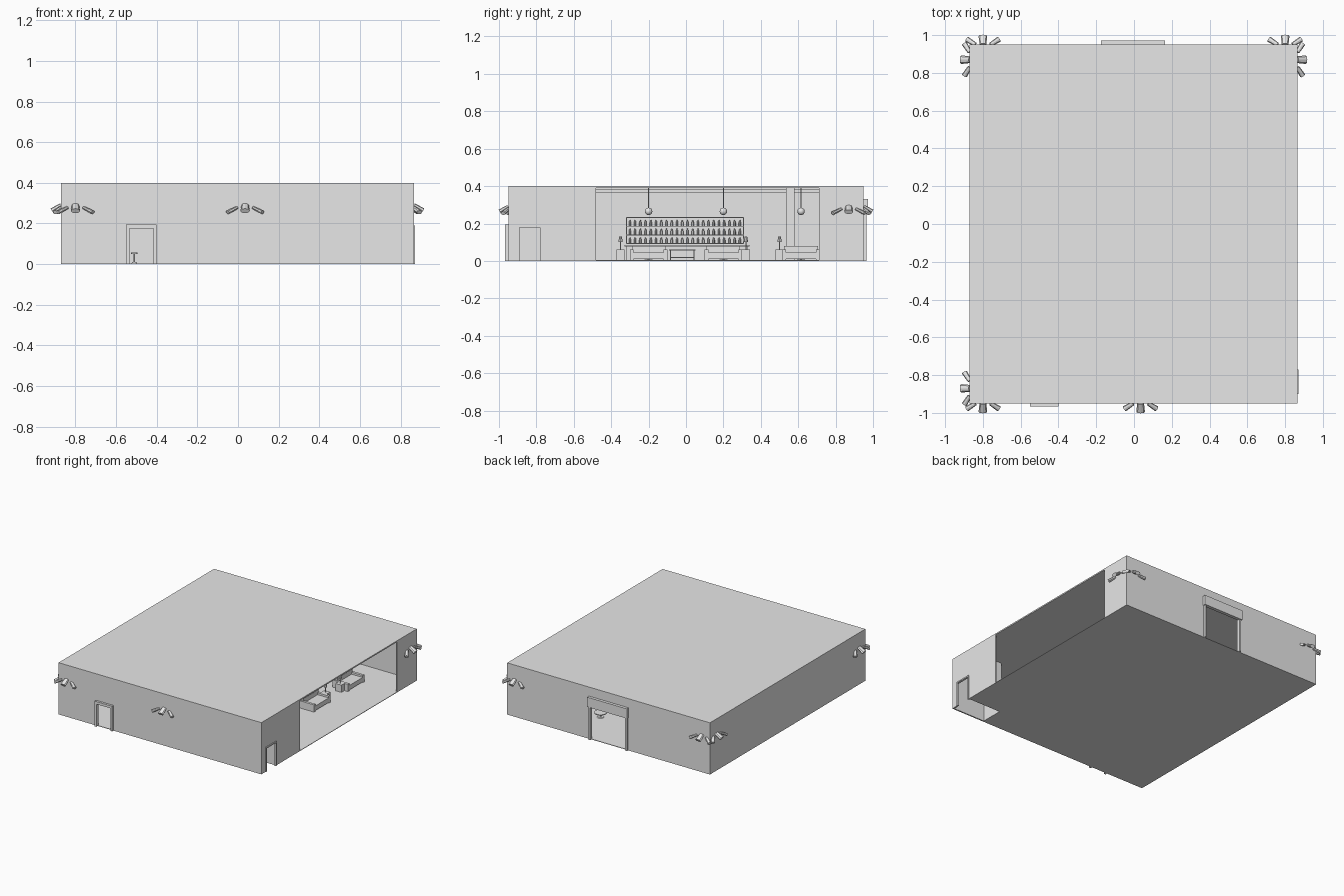
import bpy, bmesh
from mathutils import Vector, Matrix

old = bpy.data.objects.get("Cube")
if old:
    bpy.data.objects.remove(old, do_unlink=True)

grey = bpy.data.materials.new("plain_grey")
grey.use_nodes = True
grey.diffuse_color = (0.8, 0.8, 0.8, 1)
grey.node_tree.nodes["Principled BSDF"].inputs["Base Color"].default_value = grey.diffuse_color


class Part:
    """Collects simple solids into one named object."""

    def __init__(self, name):
        self.name, self.bm = name, bmesh.new()

    def box(self, x0, x1, y0, y1, z0, z1):
        size = Matrix.Diagonal((x1 - x0, y1 - y0, z1 - z0, 1))
        mid = Matrix.Translation(((x0 + x1) / 2, (y0 + y1) / 2, (z0 + z1) / 2))
        bmesh.ops.create_cube(self.bm, size=1, matrix=mid @ size)
        return self

    def rod(self, a, b, r0, r1, sides=8, flat=1):
        a, b = Vector(a), Vector(b)
        turn = (b - a).to_track_quat('Z', 'Y').to_matrix().to_4x4()
        m = Matrix.Translation((a + b) / 2) @ turn @ Matrix.Diagonal((1, flat, 1, 1))
        bmesh.ops.create_cone(self.bm, cap_ends=True, segments=sides, radius1=r0,
                              radius2=r1, depth=(b - a).length, matrix=m)
        return self

    def ball(self, centre, r):
        bmesh.ops.create_uvsphere(self.bm, u_segments=12, v_segments=8, radius=r,
                                  matrix=Matrix.Translation(centre))
        return self

    def done(self, smooth=False):
        mesh = bpy.data.meshes.new(self.name)
        self.bm.to_mesh(mesh)
        self.bm.free()
        mesh.materials.append(grey)
        ob = bpy.data.objects.new(self.name, mesh)
        bpy.context.collection.objects.link(ob)
        if smooth:
            bpy.ops.object.select_all(action='DESELECT')
            ob.select_set(True)
            bpy.context.view_layer.objects.active = ob
            bpy.ops.object.shade_smooth_by_angle()
        return ob


# Building shell
W, E, S, N, H, T = -0.87, 0.865, -0.95, 0.95, 0.4, 0.01
ROOF = H - T
Part("roof").box(W, E, S, N, ROOF, H).done()
Part("floor").box(W, 0.585, S, N, 0, 0.004).box(0.585, E, -0.77, N, 0, 0.004).done()
Part("right_wall").box(W, W + T, S, N, 0, ROOF).done()

front = Part("front_wall")
front.box(W, -0.535, S, S + T, 0, ROOF).box(-0.415, E, S, S + T, 0, ROOF)
front.box(-0.535, -0.415, S, S + T, 0.175, ROOF).done()

back = Part("back_wall")
back.box(W, -0.16, N - T, N, 0, ROOF).box(0.15, E, N - T, N, 0, ROOF)
back.box(-0.16, 0.15, N - T, N, 0.26, ROOF).done()

left = Part("left_wall")
left.box(E - T, E, S, -0.89, 0, ROOF).box(E - T, E, -0.78, -0.48, 0, ROOF)
left.box(E - T, E, -0.89, -0.78, 0.18, ROOF).box(E - T, E, 0.71, N, 0, ROOF).done()

# Small lobby behind the side door
lobby = Part("side_lobby")
lobby.box(0.575, 0.585, S, -0.76, 0, ROOF).box(0.585, E, -0.77, -0.76, 0, ROOF).done()

# Door frames
frame = Part("front_door_frame")
for x in (-0.55, -0.415):
    frame.box(x, x + 0.015, -0.967, S + T, 0, 0.195)
frame.box(-0.55, -0.4, -0.967, S + T, 0.175, 0.195).done()

frame = Part("side_door_frame")
for y in (-0.9, -0.78):
    frame.box(E - T, E + 0.006, y, y + 0.01, 0, 0.19)
frame.box(E - T, E + 0.006, -0.9, -0.77, 0.18, 0.19).done()

frame = Part("back_entrance")
for x in (-0.17, 0.145):
    frame.box(x, x + 0.015, N - T, 0.965, 0, 0.26)
frame.box(-0.175, 0.165, N, 0.972, 0.255, 0.33).done()

# Clusters of three drooping floodlights: wall point and outward direction
spots = [((-0.8, S), (0, -1)), ((0.035, S), (0, -1)), ((-0.8, N), (0, 1)),
         ((0.8, N), (0, 1)), ((W, -0.87), (-1, 0)), ((W, 0.87), (-1, 0)),
         ((E, 0.87), (1, 0))]
lamps = Part("wall_floodlights")
for (px, py), (ox, oy) in spots:
    def at(side, out, z):
        return (px + ox * out - oy * side, py + oy * out + ox * side, z)
    lamps.rod(at(0, 0.0, 0.29), at(0, 0.045, 0.262), 0.018, 0.023, 8, 0.6)
    for s in (-1, 1):
        lamps.rod(at(s * 0.04, 0.0, 0.278), at(s * 0.085, 0.028, 0.255), 0.011, 0.015, 8, 0.7)
lamps.done()

# Moulding and column inside
Part("ceiling_moulding").box(W + T, W + 0.03, S + T, N - T, 0.365, 0.385).done()
Part("column").box(-0.85, -0.8, 0.535, 0.58, 0.004, ROOF).done()

# Bottle shelves on the far wall
shelf = Part("bottle_shelves")
bottles = Part("bottles")
shelf.box(W + T, W + 0.016, -0.32, 0.31, 0.09, 0.235)
for y in (-0.32, 0.305):
    shelf.box(W + T, -0.82, y, y + 0.005, 0.09, 0.235)
for row in range(4):
    z = 0.09 + row * 0.0465
    shelf.box(W + T, -0.82, -0.32, 0.31, z, z + 0.005)
    for i in range(22 if row < 3 else 0):
        y = -0.3 + i * 0.028
        bottles.rod((-0.835, y, z + 0.005), (-0.835, y, z + 0.022), 0.006, 0.006, 6)
        bottles.rod((-0.835, y, z + 0.022), (-0.835, y, z + 0.036), 0.006, 0.002, 6)
shelf.done()
bottles.done()

# Bar counter
bar = Part("bar_counter")
bar.box(-0.68, -0.62, -0.32, 0.33, 0.004, 0.078)
bar.box(-0.69, -0.6, -0.33, 0.34, 0.078, 0.086).done()

# Sofas with side stands, round tables and hanging lamps
for n, y in enumerate((-0.2, 0.2, 0.615), 1):
    sofa = Part(f"sofa_{n}")
    sofa.box(0.48, 0.58, y - 0.09, y + 0.09, 0.01, 0.045)
    sofa.box(0.45, 0.485, y - 0.09, y + 0.09, 0.01, 0.08)
    for s in (-0.1, 0.08):
        sofa.box(0.45, 0.58, y + s, y + s + 0.02, 0.004, 0.06)
    sofa.done()
    table = Part(f"round_table_{n}")
    table.rod((0.3, y, 0.036), (0.3, y, 0.042), 0.045, 0.045, 16)
    table.rod((0.3, y, 0.004), (0.3, y, 0.036), 0.006, 0.006)
    table.rod((0.3, y, 0.004), (0.3, y, 0.008), 0.025, 0.02, 12).done(True)
    lamp = Part(f"hanging_lamp_{n}")
    lamp.rod((0.3, y, 0.28), (0.3, y, ROOF), 0.002, 0.002)
    lamp.ball((0.3, y, 0.265), 0.02).done(True)

stands = Part("side_stands")
for y in (-0.35, 0.32, 0.5):
    stands.box(0.5, 0.55, y - 0.022, y + 0.022, 0.004, 0.06)
    stands.rod((0.525, y, 0.06), (0.525, y, 0.105), 0.003, 0.003)
    stands.rod((0.525, y, 0.1), (0.525, y, 0.13), 0.012, 0.007)
stands.done()

# Low table in the middle and a stool near the front door
low = Part("low_table")
low.box(0.25, 0.35, -0.09, 0.05, 0.055, 0.062)
for y in (-0.085, 0.04):
    low.box(0.26, 0.34, y, y + 0.006, 0.004, 0.055)
low.box(0.29, 0.31, -0.085, 0.045, 0.015, 0.02).done()
stool = Part("stool")
stool.rod((-0.51, -0.7, 0.05), (-0.51, -0.7, 0.058), 0.016, 0.016, 12)
stool.rod((-0.51, -0.7, 0.008), (-0.51, -0.7, 0.05), 0.004, 0.004)
stool.rod((-0.51, -0.7, 0.004), (-0.51, -0.7, 0.01), 0.014, 0.01, 12).done(True)
